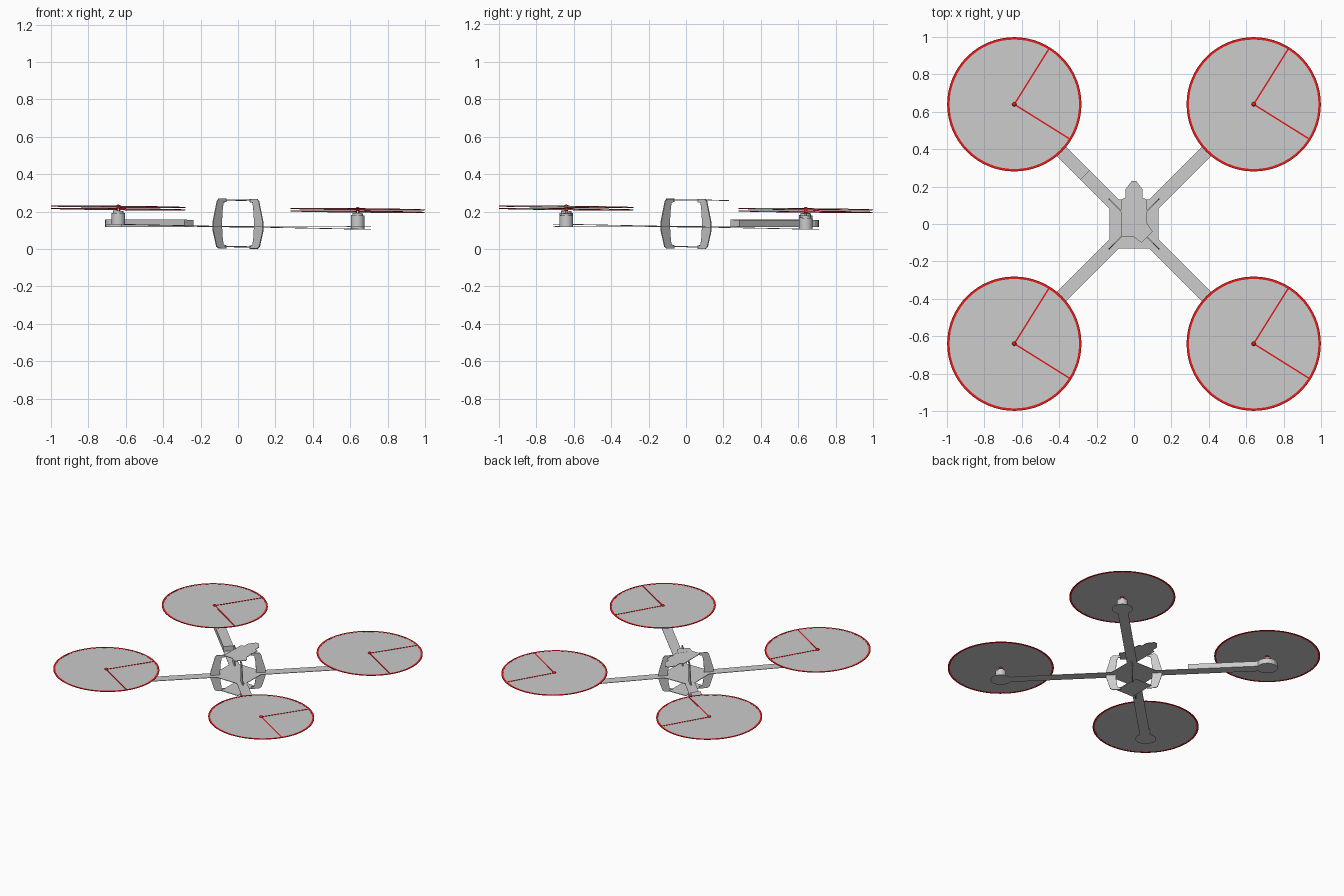
import bpy, bmesh
from math import radians, cos, sin, pi, sqrt
from mathutils import Matrix

if "Cube" in bpy.data.objects:
    bpy.data.objects.remove(bpy.data.objects["Cube"])

# the whole craft leans slightly: right and back sit lower
LEAN = Matrix(((1, 0, 0, 0), (0, 1, 0, 0), (-.0102, -.0102, 1, .0), (0, 0, 0, 1)))
ROTOR = .64
REACH = ROTOR * sqrt(2)
Z_ARM = .119

red = bpy.data.materials.new("rotor_red")
red.diffuse_color = (.8, .01, .01, 1)
red.use_nodes = True
red.node_tree.nodes["Principled BSDF"].inputs["Base Color"].default_value = red.diffuse_color


def finish(name, bm, mtx=Matrix(), mat=None):
    bmesh.ops.transform(bm, matrix=LEAN @ mtx, verts=bm.verts)
    bmesh.ops.recalc_face_normals(bm, faces=bm.faces)
    me = bpy.data.meshes.new(name)
    bm.to_mesh(me)
    bm.free()
    ob = bpy.data.objects.new(name, me)
    bpy.context.collection.objects.link(ob)
    if mat:
        me.materials.append(mat)
    return ob


def prism(name, pts, z0, z1, mtx=Matrix(), mat=None):
    """Extrude a flat outline from z0 to z1."""
    bm = bmesh.new()
    f = bm.faces.new([bm.verts.new((x, y, z0)) for x, y in pts])
    ext = bmesh.ops.extrude_face_region(bm, geom=[f])["geom"]
    for v in ext:
        if isinstance(v, bmesh.types.BMVert):
            v.co.z = z1
    return finish(name, bm, mtx, mat)


def circle(r, n):
    return [(r * cos(2 * pi * i / n), r * sin(2 * pi * i / n)) for i in range(n)]


def arm_outline(r0):
    """Straight strip along +x ending in a round motor pad."""
    pad = [(REACH + .07 * cos(radians(a)), .07 * sin(radians(a)))
           for a in range(-150, 151, 15)]
    return [(r0, .035), (r0, -.035)] + pad


def ring(name, r_in, r_out, z0, z1, mtx, mat):
    bm = bmesh.new()
    n = 64
    loops = [[bm.verts.new((x, y, z)) for x, y in circle(r, n)]
             for r, z in ((r_in, z0), (r_out, z0), (r_out, z1), (r_in, z1))]
    for k in range(4):
        a, b = loops[k], loops[(k + 1) % 4]
        for i in range(n):
            j = (i + 1) % n
            bm.faces.new((a[i], a[j], b[j], b[i]))
    return finish(name, bm, mtx, mat)


# centre frame plates
h, c = .132, .09
prism("middle_plate", [(-h, -c), (-c, -h), (c, -h), (h, -c), (h, c), (c, h), (-c, h), (-h, c)],
      Z_ARM - .002, Z_ARM + .002)
prism("bottom_plate", [(-.07, -.10), (.07, -.10), (.07, .10), (-.07, .10)], .010, .014)
prism("top_plate", [(-.07, -.07), (.07, -.07), (.07, .13), (.046, .14), (.046, .185),
                    (.012, .23), (-.012, .23), (-.046, .185), (-.046, .14), (-.07, .13)],
      .260, .264)
prism("top_plate_tab", [(.0, -.07), (.04, -.10), (.10, -.04), (.06, .02)], .2605, .2645)

# curved guard fin, as (radius, height)
FIN = [(.09, .268), (.145, .268), (.158, .255), (.188, .15), (.190, .10), (.162, .012),
       (.145, .002), (.09, .002), (.09, .018), (.112, .022), (.120, .07),
       (.124, .135), (.120, .20), (.112, .248), (.09, .252)]

for i, corner in enumerate(("back_right", "back_left", "front_left", "front_right")):
    ang = radians(45 + 90 * i)
    spin = Matrix.Rotation(ang, 4, 'Z')
    # arm, with the solid sleeve on the back left one
    prism(corner + "_arm", arm_outline(.05), Z_ARM - .0015, Z_ARM + .0015, spin)
    if corner == "back_left":
        prism("back_left_arm_sleeve", arm_outline(.37), Z_ARM, .156, spin)
    # guard fin stands upright in the arm's plane
    prism(corner + "_fin", FIN, -.003, .003, spin @ Matrix.Rotation(pi / 2, 4, 'X'))

    # motor
    at = Matrix.Translation((REACH * cos(ang), REACH * sin(ang), 0))
    for part, r, z0, z1 in (("motor", .036, Z_ARM, .180), ("motor_cap", .028, .180, .191),
                            ("motor_shaft", .006, .191, .214)):
        ob = prism(corner + "_" + part, circle(r, 24), z0, z1, at)
        bpy.context.view_layer.objects.active = ob
        ob.select_set(True)
        bpy.ops.object.shade_smooth_by_angle(angle=radians(35))
        ob.select_set(False)

    # spinning rotor disc with red rim, two marker lines and hub
    prism(corner + "_rotor_disc", circle(.350, 64), .2120, .2135, at)
    ring(corner + "_rotor_rim", .346, .359, .2110, .2145, at, red)
    for k, a in enumerate((58, -32)):
        prism(f"{corner}_rotor_line_{k + 1}", [(0, -.004), (.348, -.004), (.348, .004), (0, .004)],
              .2125, .2155, at @ Matrix.Rotation(radians(a), 4, 'Z'), red)
    bm = bmesh.new()
    bmesh.ops.create_uvsphere(bm, u_segments=12, v_segments=8, radius=.012)
    finish(corner + "_rotor_hub", bm, at @ Matrix.Translation((0, 0, .2125)), red)
